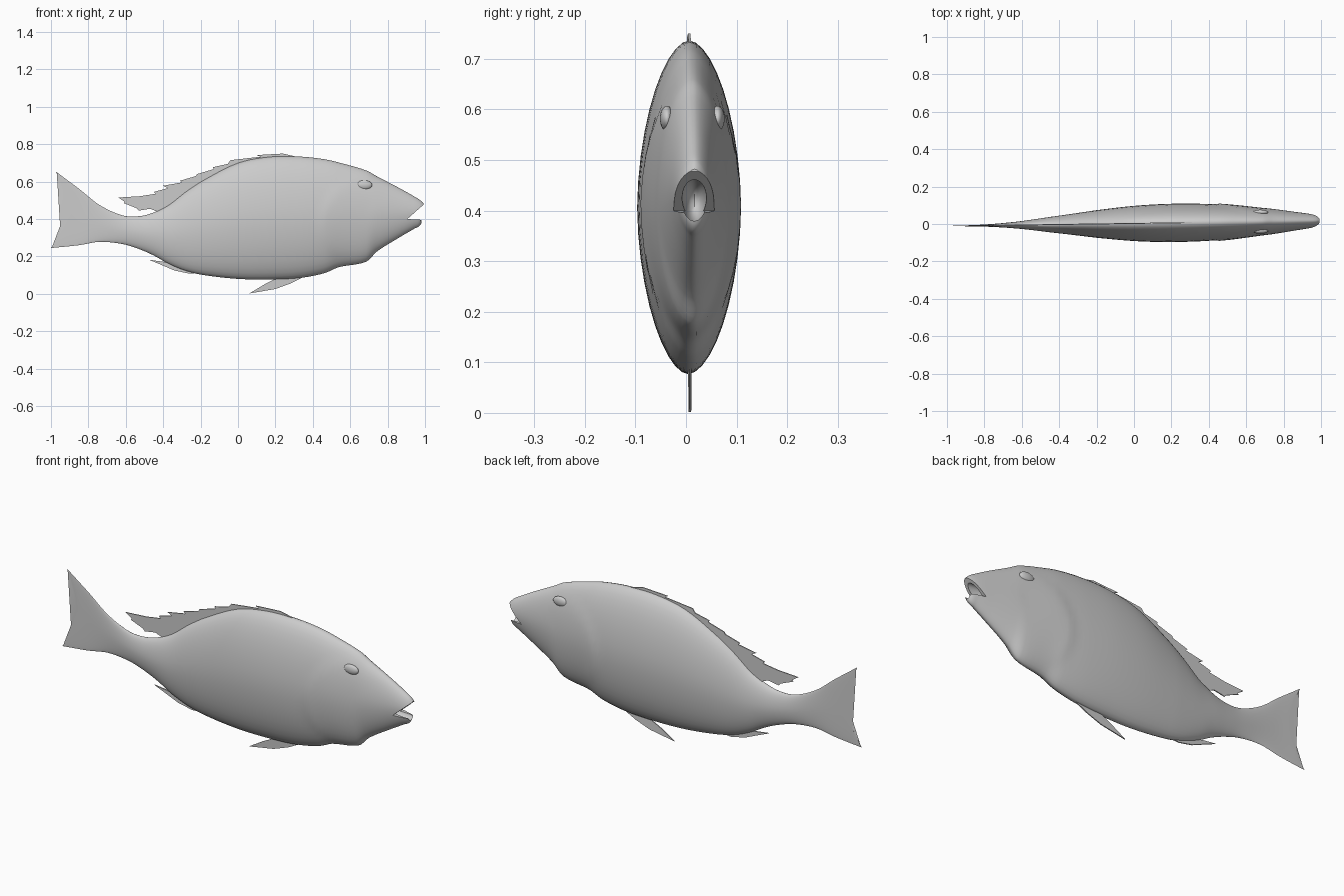
import bpy, bmesh, math
from mathutils import Vector

if "Cube" in bpy.data.objects:
    bpy.data.objects.remove(bpy.data.objects["Cube"])

grey = bpy.data.materials.new("fish_grey")
grey.diffuse_color = (0.6, 0.6, 0.6, 1)
grey.use_nodes = True
grey.node_tree.nodes["Principled BSDF"].inputs["Base Color"].default_value = grey.diffuse_color


def mid(x):
    """Centre line of the fish, swinging slightly sideways along its length."""
    return 0.003 + 0.014 * x


def make_object(name, bm):
    bmesh.ops.recalc_face_normals(bm, faces=bm.faces)
    mesh = bpy.data.meshes.new(name)
    bm.to_mesh(mesh)
    bm.free()
    mesh.materials.append(grey)
    ob = bpy.data.objects.new(name, mesh)
    bpy.context.collection.objects.link(ob)
    return ob


def smooth(ob, angle):
    bpy.ops.object.select_all(action='DESELECT')
    ob.select_set(True)
    bpy.context.view_layer.objects.active = ob
    bpy.ops.object.shade_smooth_by_angle(angle=math.radians(angle))


def plate(name, outline, thick, lean=0.0):
    """Thin upright plate from an x-z outline, optionally curling sideways."""
    bm = bmesh.new()
    sides = []
    for s in (-0.5, 0.5):
        sides.append([bm.verts.new((x, mid(x) + s * thick + lean * (0.1 - z), z))
                      for x, z in outline])
        bm.faces.new(sides[-1])
    n = len(outline)
    for i in range(n):
        j = (i + 1) % n
        bm.faces.new((sides[0][i], sides[0][j], sides[1][j], sides[1][i]))
    return make_object(name, bm)


def ellipsoid(name, centre, size):
    bm = bmesh.new()
    bmesh.ops.create_uvsphere(bm, u_segments=24, v_segments=14, radius=1)
    for v in bm.verts:
        v.co = Vector(centre) + Vector(a * b for a, b in zip(v.co, size))
    return make_object(name, bm)


# Body stations: x, belly height, back height, half width
STATIONS = [
    (-0.9875, 0.245, 0.655, 0.002), (-0.85, 0.26, 0.56, 0.004),
    (-0.74, 0.278, 0.475, 0.009), (-0.62, 0.267, 0.42, 0.019),
    (-0.53, 0.24, 0.415, 0.03), (-0.45, 0.205, 0.435, 0.041),
    (-0.37, 0.16, 0.475, 0.051), (-0.28, 0.123, 0.545, 0.063),
    (-0.18, 0.10, 0.61, 0.076), (0.0, 0.08, 0.70, 0.094),
    (0.17, 0.077, 0.733, 0.102), (0.33, 0.085, 0.734, 0.101),
    (0.46, 0.11, 0.72, 0.095), (0.54, 0.143, 0.702, 0.089),
    (0.685, 0.172, 0.66, 0.074), (0.745, 0.228, 0.627, 0.067),
    (0.86, 0.30, 0.567, 0.05), (0.94, 0.347, 0.522, 0.038),
    (0.975, 0.368, 0.50, 0.03), (0.993, 0.41, 0.482, 0.02)]
SEG, STEPS = 40, 5


def slope(i, k):
    a, b = STATIONS[max(i - 1, 0)], STATIONS[min(i + 1, len(STATIONS) - 1)]
    return (b[k] - a[k]) / (b[0] - a[0])


def station_at(i, u):
    a, b = STATIONS[i], STATIONS[i + 1]
    h = b[0] - a[0]
    out = [a[0] + u * h]
    for k in (1, 2, 3):
        out.append((2*u**3 - 3*u*u + 1) * a[k] + (3*u*u - 2*u**3) * b[k]
                   + (u**3 - 2*u*u + u) * h * slope(i, k)
                   + (u**3 - u*u) * h * slope(i + 1, k))
    return out


# Body and tail lofted as one skin
bm = bmesh.new()
rows = [station_at(i, s / STEPS) for i in range(len(STATIONS) - 1) for s in range(STEPS)]
rows.append(STATIONS[-1])
rings = []
for x, lo, hi, half in rows:
    ring = []
    fork = max(0.0, (-0.75 - x) / 0.2375) ** 2
    for s in range(SEG):
        a = 2 * math.pi * s / SEG
        t = math.cos(a)
        w = half * max(0.0, 1 - abs(t) ** 1.8) ** (1 / 1.8)
        # raised gill cover with a curved rear edge
        d = x - (0.42 + 0.22 * (t + 0.15) ** 2)
        if abs(t) < 0.9 and d > 0:
            w += 0.005 * min(1, d / 0.03) * max(0, 1 - d / 0.25) * (1 - t * t)
        px = x + fork * (0.07 * (1 - t * t) + 0.0125 * t)
        side = 1 if math.sin(a) >= 0 else -1
        ring.append(bm.verts.new((px, mid(px) + side * w, (lo + hi) / 2 + t * (hi - lo) / 2)))
    rings.append(ring)
for r0, r1 in zip(rings, rings[1:]):
    for s in range(SEG):
        n = (s + 1) % SEG
        bm.faces.new((r0[s], r0[n], r1[n], r1[s]))
bm.faces.new(rings[0])
bm.faces.new(rings[-1])
body = make_object("body", bm)

# Open mouth: a wedge between the jaws plus a rounded hollow
wedge = plate("mouth_wedge_cutter", [(0.905, 0.40), (1.05, 0.528), (1.05, 0.392)], 0.3)
hollow = ellipsoid("mouth_hollow_cutter", (0.955, mid(0.955), 0.42), (0.1, 0.025, 0.042))
for cutter in (wedge, hollow):
    cutter.hide_render = True
    mod = body.modifiers.new("mouth", 'BOOLEAN')
    mod.operation, mod.solver, mod.object = 'DIFFERENCE', 'EXACT', cutter
    bpy.context.view_layer.objects.active = body
    bpy.ops.object.modifier_apply(modifier=mod.name)
    bpy.data.objects.remove(cutter)
smooth(body, 40)

# Eyes
for side, name in ((-1, "eye_right"), (1, "eye_left")):
    eye = ellipsoid(name, (0.675, mid(0.675) + side * 0.05, 0.582), (0.042, 0.014, 0.025))
    smooth(eye, 60)

# Spiny dorsal fin
plate("dorsal_fin", [
    (0.31, 0.734), (0.24, 0.75), (0.10, 0.742), (0.12, 0.733), (-0.04, 0.715),
    (-0.055, 0.695), (-0.135, 0.677), (-0.13, 0.667), (-0.22, 0.64), (-0.225, 0.63),
    (-0.31, 0.605), (-0.30, 0.596), (-0.40, 0.578), (-0.375, 0.565), (-0.45, 0.545),
    (-0.44, 0.535), (-0.525, 0.522), (-0.64, 0.515), (-0.605, 0.492), (-0.61, 0.485),
    (-0.54, 0.457), (-0.53, 0.445), (-0.47, 0.455), (-0.42, 0.435), (-0.37, 0.45),
    (-0.31, 0.50), (-0.23, 0.56), (-0.125, 0.62), (0.0, 0.68), (0.14, 0.71)], 0.005)

# Anal and pelvic fins under the belly
plate("anal_fin", [(-0.475, 0.182), (-0.40, 0.172), (-0.30, 0.15), (-0.18, 0.115),
                   (-0.26, 0.108), (-0.34, 0.125), (-0.41, 0.155)], 0.006)
plate("pelvic_fin", [(0.36, 0.095), (0.28, 0.055), (0.20, 0.026), (0.06, 0.002),
                     (0.14, 0.05), (0.21, 0.085)], 0.005, 0.04)
